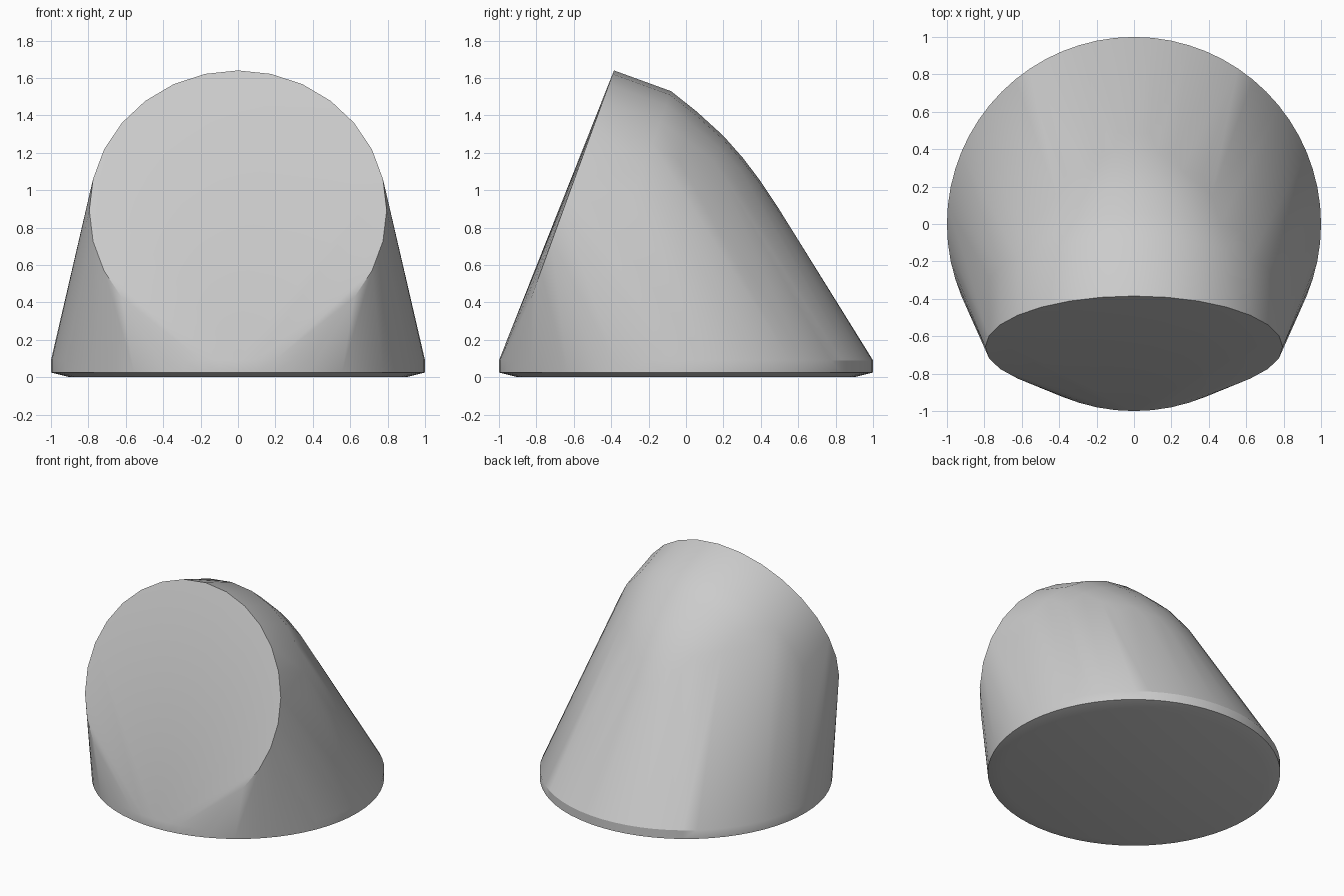
import bpy, bmesh
from math import cos, sin, pi, radians
from mathutils import Matrix

cube = bpy.data.objects.get("Cube")
if cube:
    bpy.data.objects.remove(cube, do_unlink=True)

# Plain grey paint
grey = bpy.data.materials.new("plain grey")
grey.use_nodes = True
colour = (0.6, 0.6, 0.6, 1)
grey.diffuse_color = colour
grey.node_tree.nodes["Principled BSDF"].inputs["Base Color"].default_value = colour


def add_rings(bm, profile, sides, matrix):
    """Rings of points around the local z axis, from (radius, height) pairs."""
    for radius, height in profile:
        for i in range(sides):
            a = 2 * pi * i / sides
            bm.verts.new(matrix @ Matrix.Translation((radius * sin(a), radius * cos(a), height)).translation)


bm = bmesh.new()

# Round foot with a shallow bevel underneath
add_rings(bm, [(0.9, 0), (1, 0.025), (1, 0.09)], 64, Matrix())

# Tilted drum with a rounded back; its axis dips towards the back
tilt = Matrix.Translation((0, -0.657, 0.893)) @ Matrix.Rotation(radians(-110), 4, 'X')
drum = [(0.795, 0), (0.795, 0.325), (0.74, 0.49), (0.666, 0.67),
        (0.59, 0.81), (0.509, 0.935), (0.41, 1.07)]
add_rings(bm, drum, 28, tilt)

# One taut skin stretched over the foot and the drum
hull = bmesh.ops.convex_hull(bm, input=bm.verts[:])
spare = {g for key in ("geom_interior", "geom_unused") for g in hull[key]
         if isinstance(g, bmesh.types.BMVert)}
bmesh.ops.delete(bm, geom=list(spare), context='VERTS')
bmesh.ops.dissolve_limit(bm, angle_limit=radians(0.5), verts=bm.verts[:], edges=bm.edges[:])
bmesh.ops.recalc_face_normals(bm, faces=bm.faces[:])

mesh = bpy.data.meshes.new("tilted_housing")
bm.to_mesh(mesh)
bm.free()
mesh.materials.append(grey)
housing = bpy.data.objects.new("tilted_housing", mesh)
bpy.context.collection.objects.link(housing)

bpy.context.view_layer.objects.active = housing
housing.select_set(True)
bpy.ops.object.shade_smooth_by_angle(angle=radians(30))
